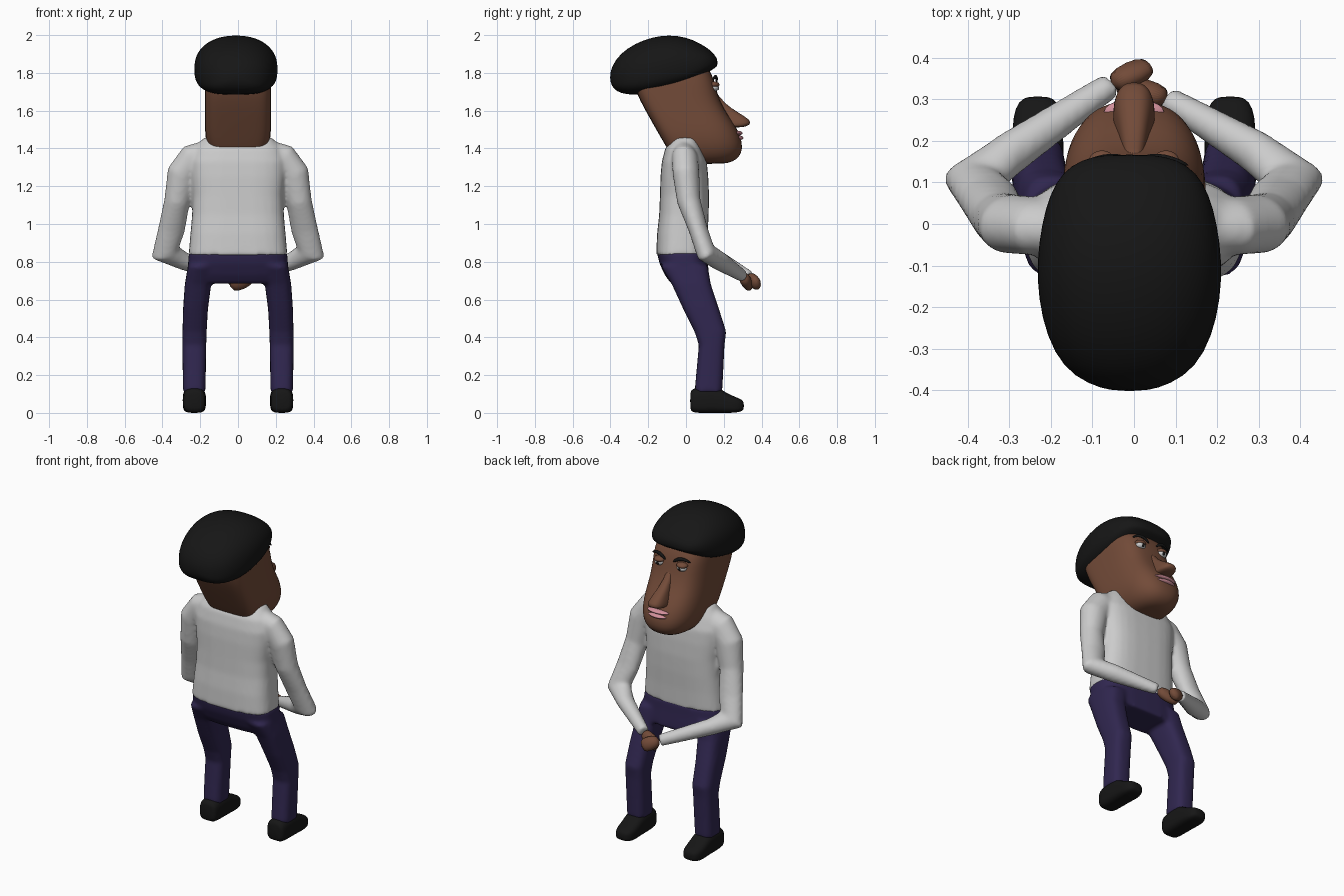
import bpy, bmesh, math
from mathutils import Vector


def material(name, rgb):
    m = bpy.data.materials.new(name)
    m.diffuse_color = (*rgb, 1)
    return m


SKIN = material("skin", (0.17, 0.07, 0.04))
BLACK = material("black", (0.008, 0.008, 0.008))
NAVY = material("navy", (0.03, 0.02, 0.08))
PINK = material("pink", (0.65, 0.28, 0.33))
WHITE = material("white", (0.8, 0.8, 0.8))
SHIRT = material("shirt_white", (0.75, 0.75, 0.75))
N = 28


def power(v, n):
    return math.copysign(abs(v) ** (2 / n), v)


def section(pos, x, lo, hi, hw, n_lo=2.6, n_hi=2.6, mid=0.5, axis="z"):
    """Rounded cross-section at height z (lo..hi in y) or at depth y (lo..hi in z)."""
    c = lo + (hi - lo) * mid
    pts = []
    for i in range(N):
        a = 2 * math.pi * i / N
        s, n = math.sin(a), (n_hi if math.sin(a) >= 0 else n_lo)
        px = x + hw * power(math.cos(a), n)
        q = c + (hi - c if s >= 0 else c - lo) * power(s, n)
        pts.append(Vector((px, q, pos)) if axis == "z" else Vector((px, pos, q)))
    return pts


def tube(path):
    """Sections along a path of (point, in-plane radius, depth radius)."""
    P = [Vector(p[0]) for p in path]
    out = []
    for i, (_, ru, rv) in enumerate(path):
        d = Vector((0, 0, 0))
        if i > 0:
            d += (P[i] - P[i - 1]).normalized()
        if i < len(P) - 1:
            d += (P[i + 1] - P[i]).normalized()
        d.normalize()
        ref = Vector((0.15 if P[0].x > 0 else -0.15, 1, 0.3))
        v = (ref - d * ref.dot(d)).normalized()
        u = d.cross(v)
        out.append([P[i] + u * ru * math.cos(2 * math.pi * k / N)
                    + v * rv * math.sin(2 * math.pi * k / N) for k in range(N)])
    return out


def build(name, lofts, mat, voxel=0, subsurf=0):
    bm = bmesh.new()
    for rings in lofts:
        vs = [[bm.verts.new(p) for p in r] for r in rings]
        for a, b in zip(vs, vs[1:]):
            for k in range(N):
                bm.faces.new((a[k], a[(k + 1) % N], b[(k + 1) % N], b[k]))
        bm.faces.new(vs[0])
        bm.faces.new(vs[-1])
    bmesh.ops.recalc_face_normals(bm, faces=bm.faces)
    for f in bm.faces:
        f.smooth = True
    me = bpy.data.meshes.new(name)
    bm.to_mesh(me)
    bm.free()
    ob = bpy.data.objects.new(name, me)
    bpy.context.collection.objects.link(ob)
    me.materials.append(mat)
    if voxel:
        r = ob.modifiers.new("merge", "REMESH")
        r.mode, r.voxel_size, r.use_smooth_shade = "VOXEL", voxel, True
        s = ob.modifiers.new("soften", "SMOOTH")
        s.factor, s.iterations = 0.5, 8
    if subsurf:
        ob.modifiers.new("round", "SUBSURF").levels = subsurf
    return ob


def ball(name, loc, scale, mat, rot=(0, 0, 0)):
    bpy.ops.mesh.primitive_uv_sphere_add(segments=20, ring_count=12, radius=1, location=loc, rotation=rot)
    ob = bpy.context.object
    ob.name, ob.scale = name, scale
    ob.data.materials.append(mat)
    bpy.ops.object.shade_smooth()
    return ob


# Shirt: torso and both bent arms merged into one skin
torso = [section(z, 0, yb, yf, hw, 3, 3) for z, yb, yf, hw in (
    (0.835, -0.158, 0.112, 0.262), (0.95, -0.153, 0.115, 0.252), (1.05, -0.142, 0.12, 0.243),
    (1.15, -0.138, 0.122, 0.24), (1.25, -0.135, 0.118, 0.25), (1.33, -0.128, 0.11, 0.255),
    (1.4, -0.11, 0.085, 0.23), (1.458, -0.07, 0.062, 0.18))]


def arm(s, wrist):
    return tube([((s * x, y, z), ru, rv) for x, y, z, ru, rv in (
        (0.14, -0.005, 1.375, 0.077, 0.062), (0.24, -0.005, 1.345, 0.082, 0.068),
        (0.295, 0, 1.265, 0.083, 0.07), (0.323, 0.015, 1.12, 0.068, 0.062),
        (0.352, 0.065, 0.97, 0.072, 0.05), (0.385, 0.105, 0.85, 0.078, 0.052),
        (0.29, 0.175, 0.805, 0.048, 0.052))] + [(wrist, 0.035, 0.031)])


WRIST = {1: (0.08, 0.3, 0.725), -1: (-0.055, 0.335, 0.72)}
build("shirt", [torso] + [arm(s, WRIST[s]) for s in (1, -1)], SHIRT, voxel=0.011)

# Clasped hands
HAND = {1: ((0.02, 0.32, 0.692), (-0.045, 0.338, 0.672)),
        -1: ((0.0, 0.362, 0.695), (0.038, 0.382, 0.675))}
for s, side in ((1, "right"), (-1, "left")):
    mid, tip = HAND[s]
    build(side + "_hand", [tube([(WRIST[s], 0.03, 0.027), (mid, 0.044, 0.032), (tip, 0.035, 0.022)])],
          SKIN, subsurf=1)

# Trousers: hips and two bent legs
hips = [section(z, 0, yb, yf, hw, 3, 3) for z, yb, yf, hw in (
    (0.855, -0.156, 0.112, 0.26), (0.79, -0.14, 0.116, 0.265),
    (0.73, -0.112, 0.122, 0.265), (0.685, -0.08, 0.125, 0.25))]
legs = [[section(z, s * x, yb, yf, hw, 3, 3) for z, x, yb, yf, hw in (
    (0.78, 0.19, -0.135, 0.115, 0.075), (0.68, 0.212, -0.075, 0.132, 0.07),
    (0.55, 0.225, -0.015, 0.175, 0.066), (0.43, 0.23, 0.045, 0.213, 0.064),
    (0.36, 0.231, 0.068, 0.204, 0.063), (0.11, 0.232, 0.045, 0.192, 0.06))] for s in (1, -1)]
build("trousers", [hips] + legs, NAVY, voxel=0.011)

# Shoes
for s, side in ((1, "right"), (-1, "left")):
    build(side + "_shoe", [[section(y, s * 0.231, zb, zt, hw, 3.5, 2.8, axis="y") for y, zb, zt, hw in (
        (0.022, 0.02, 0.11, 0.045), (0.032, 0.0, 0.13, 0.058), (0.1, 0.0, 0.138, 0.062),
        (0.17, 0.0, 0.138, 0.062), (0.21, 0.0, 0.107, 0.061), (0.26, 0.0, 0.085, 0.06),
        (0.295, 0.008, 0.072, 0.047), (0.307, 0.02, 0.055, 0.025))]], BLACK, subsurf=1)

# Head: leaning back, flat behind, rounded face
build("head", [[section(z, 0, yb, yf, hw, 5, nf, 0.45) for z, yb, yf, hw, nf in (
    (1.318, 0.02, 0.2, 0.06, 2.4), (1.328, -0.03, 0.245, 0.1, 2.4), (1.355, -0.07, 0.285, 0.135, 2.4),
    (1.4, -0.1, 0.302, 0.16, 2.5), (1.46, -0.135, 0.292, 0.174, 2.6), (1.53, -0.175, 0.258, 0.176, 2.8),
    (1.61, -0.22, 0.2, 0.176, 3), (1.69, -0.262, 0.165, 0.176, 3.4), (1.77, -0.285, 0.15, 0.176, 3.4),
    (1.84, -0.28, 0.112, 0.17, 3), (1.9, -0.2, 0.05, 0.13, 2.5))]], SKIN, subsurf=1)

# Hair cap
build("hair", [[section(y, -0.011, zb, zt, hw, 3.2, 2.2, 0.4, "y") for y, zb, zt, hw in (
    (-0.402, 1.755, 1.8, 0.04), (-0.385, 1.715, 1.85, 0.1), (-0.345, 1.69, 1.905, 0.16),
    (-0.27, 1.682, 1.957, 0.2), (-0.18, 1.69, 1.99, 0.22), (-0.09, 1.712, 2.003, 0.224),
    (0.0, 1.735, 1.99, 0.212), (0.07, 1.77, 1.96, 0.193), (0.125, 1.81, 1.925, 0.162),
    (0.155, 1.825, 1.892, 0.115), (0.167, 1.84, 1.87, 0.06))]], BLACK, subsurf=1)

# Nose wedge
build("nose", [[section(z, 0, yb, yf, hw, 3, 2.6) for z, yb, yf, hw in (
    (1.7, 0.1, 0.166, 0.02), (1.64, 0.12, 0.198, 0.026), (1.585, 0.14, 0.285, 0.036),
    (1.55, 0.16, 0.343, 0.046), (1.525, 0.18, 0.342, 0.052), (1.51, 0.2, 0.3, 0.045))]], SKIN, subsurf=1)

# Lips
ball("upper_lip", (0, 0.27, 1.481), (0.072, 0.03, 0.013), PINK)
ball("lower_lip", (0, 0.272, 1.456), (0.064, 0.032, 0.014), PINK)

# Eyes, lids and arched brows
for s, side in ((1, "right"), (-1, "left")):
    ball(side + "_eye", (s * 0.077, 0.148, 1.722), (0.03, 0.026, 0.02), WHITE)
    ball(side + "_pupil", (s * 0.075, 0.167, 1.72), (0.011, 0.009, 0.012), BLACK)
    ball(side + "_eyelid", (s * 0.077, 0.145, 1.738), (0.034, 0.032, 0.017), SKIN)
    brow = [((s * x, y, z), r, r * 0.7) for x, y, z, r in (
        (0.025, 0.162, 1.75, 0.006), (0.055, 0.163, 1.776, 0.011),
        (0.095, 0.156, 1.784, 0.01), (0.132, 0.14, 1.762, 0.005))]
    build(side + "_eyebrow", [tube(brow)], BLACK, subsurf=1)
